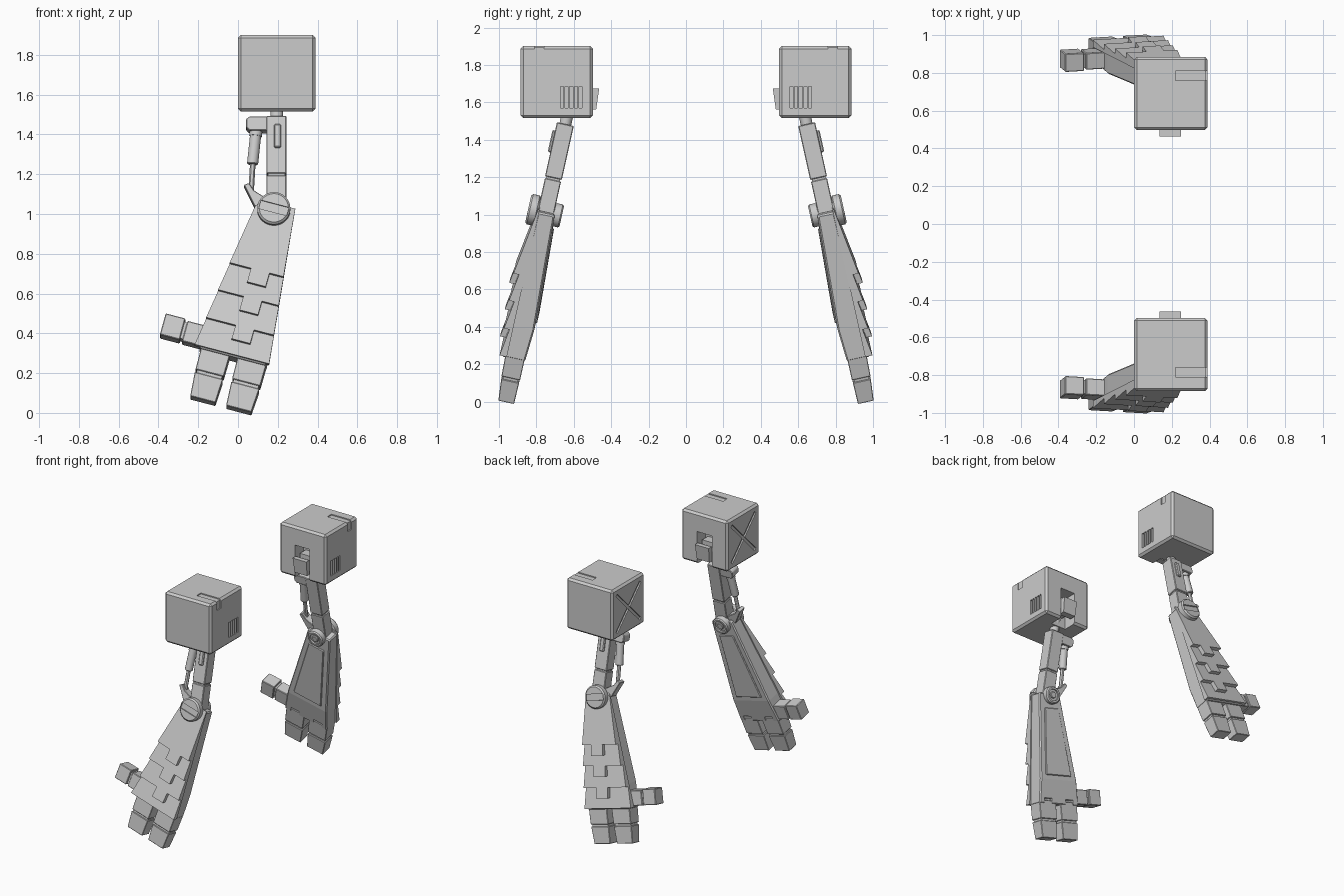
import bpy, bmesh
from math import radians
from mathutils import Matrix, Vector

if "Cube" in bpy.data.objects:
    bpy.data.objects.remove(bpy.data.objects["Cube"])

I = Matrix.Identity(4)
ARM = Matrix.Translation((0.18, -0.75, 1.01)) @ Matrix.Rotation(radians(-12.5), 4, 'X')
FORE = ARM @ Matrix.Rotation(radians(15), 4, 'Y')
mirrored = []


def finish(name, bm, frame, bevel=0.0, cutter=False):
    bmesh.ops.recalc_face_normals(bm, faces=bm.faces)
    bm.transform(frame)
    me = bpy.data.meshes.new(name)
    bm.to_mesh(me)
    bm.free()
    ob = bpy.data.objects.new(name, me)
    bpy.context.collection.objects.link(ob)
    if cutter:
        ob.hide_render = True
        ob.display_type = 'WIRE'
        return ob
    if bevel:
        m = ob.modifiers.new("bevel", 'BEVEL')
        m.width, m.segments, m.limit_method = bevel, 1, 'ANGLE'
    mirrored.append(ob)
    return ob


def loft(name, rows, frame=I, bevel=0.0, cutter=False):
    """Stack of rectangles, each row = (z, x0, x1, y0, y1)."""
    bm = bmesh.new()
    rings = [[bm.verts.new(c) for c in ((a, c0, z), (b, c0, z), (b, c1, z), (a, c1, z))]
             for z, a, b, c0, c1 in rows]
    for r, s in zip(rings, rings[1:]):
        for i in range(4):
            bm.faces.new((r[i], r[(i + 1) % 4], s[(i + 1) % 4], s[i]))
    bm.faces.new(rings[0])
    bm.faces.new(rings[-1])
    return finish(name, bm, frame, bevel, cutter)


def box(name, x0, x1, y0, y1, z0, z1, frame=I, bevel=0.0, cutter=False):
    return loft(name, [(z0, x0, x1, y0, y1), (z1, x0, x1, y0, y1)], frame, bevel, cutter)


def prism(name, pts, outer, inner, frame, bevel=0.0):
    """Profile in x,z; outer is a function of z giving the front depth."""
    bm = bmesh.new()
    f = [bm.verts.new((x, outer(z), z)) for x, z in pts]
    b = [bm.verts.new((x, inner, z)) for x, z in pts]
    n = len(pts)
    bm.faces.new(f)
    bm.faces.new(b)
    for i in range(n):
        bm.faces.new((f[i], f[(i + 1) % n], b[(i + 1) % n], b[i]))
    return finish(name, bm, frame, bevel)


def rod(name, a, b, r, frame=ARM, bevel=0.0, seg=32, cutter=False):
    a, b = Vector(a), Vector(b)
    d = b - a
    bm = bmesh.new()
    bmesh.ops.create_cone(bm, cap_ends=True, segments=seg, radius1=r, radius2=r, depth=d.length)
    place = Matrix.Translation((a + b) / 2) @ d.to_track_quat('Z', 'Y').to_matrix().to_4x4()
    return finish(name, bm, frame @ place, bevel, cutter)


def cut(ob, cutter):
    m = ob.modifiers.new("cut", 'BOOLEAN')
    m.operation, m.solver, m.object = 'DIFFERENCE', 'EXACT', cutter


# shoulder block with recess, vents, wrap-over slot and crossed grooves
cube = box("shoulder_block", 0.0, 0.39, -0.885, -0.497, 1.515, 1.9, I, 0.015)
cut(cube, box("cut_recess", 0.13, 0.255, -0.60, -0.48, 1.48, 1.76, cutter=True))
cut(cube, box("cut_slot_top", 0.22, 0.42, -0.81, -0.76, 1.892, 1.95, cutter=True))
cut(cube, box("cut_slot_side", 0.382, 0.43, -0.81, -0.76, 1.83, 1.94, cutter=True))
for i in range(5):
    y = -0.672 + i * 0.025
    cut(cube, box("cut_vent", 0.37, 0.42, y, y + 0.017, 1.57, 1.685, cutter=True))
for a in (45, -45):
    fr = Matrix.Translation((0, -0.691, 1.707)) @ Matrix.Rotation(radians(a), 4, 'X')
    cut(cube, box("cut_cross", -0.03, 0.01, -0.011, 0.011, -0.2, 0.2, fr, cutter=True))

# latch inside the shoulder recess
loft("shoulder_latch", [(1.562, 0.14, 0.245, -0.53, -0.480), (1.675, 0.135, 0.25, -0.50, -0.464)])
box("latch_arm", 0.16, 0.225, -0.61, -0.49, 1.59, 1.64)
box("latch_hinge", 0.15, 0.235, -0.61, -0.53, 1.64, 1.69)

# neck and upper arm
rod("neck", (0.015, 0, 0.44), (0.015, 0, 0.60), 0.032)
box("upper_arm", -0.037, 0.064, -0.046, 0.046, 0.19, 0.485, ARM, 0.004)
box("upper_arm_seam", -0.03, 0.057, -0.038, 0.038, 0.165, 0.20, ARM)
box("upper_arm_lower", -0.037, 0.064, -0.044, 0.044, 0.0, 0.18, ARM, 0.004)
box("upper_arm_panel", 0.0, 0.036, -0.06, 0.0, 0.32, 0.44, ARM, 0.006)
prism("piston_bracket", [(0.0, 0.483), (-0.125, 0.483), (-0.14, 0.468), (-0.14, 0.43),
                         (-0.125, 0.413), (0.0, 0.413)], lambda z: -0.04, 0.04, ARM, 0.004)

# piston and its lug
rod("piston_cylinder", (-0.088, 0, 0.43), (-0.107, 0, 0.245), 0.028, bevel=0.004, seg=16)
rod("piston_collar", (-0.0895, 0, 0.415), (-0.092, 0, 0.39), 0.032, seg=16)
rod("piston_rod", (-0.105, 0, 0.26), (-0.115, 0, 0.09), 0.014, seg=12)
prism("piston_lug", [(-0.15, 0.133), (-0.125, 0.143), (-0.10, 0.105), (-0.03, 0.06),
                     (-0.05, 0.0), (-0.095, 0.02)], lambda z: -0.03, 0.03, ARM, 0.003)

# elbow hub: slotted outer disc, ringed inner disc
disc = rod("elbow_outer_disc", (0, -0.04, 0), (0, -0.096, 0), 0.083, FORE, 0.01, 40)
cut(disc, box("cut_elbow_slot", -0.073, 0.073, -0.12, -0.086, -0.022, 0.022, FORE, cutter=True))
hub = rod("elbow_inner_disc", (0, 0.03, 0), (0, 0.088, 0), 0.063, FORE, 0.008, 32)
cut(hub, rod("cut_hub", (0, 0.076, 0), (0, 0.12, 0), 0.042, FORE, seg=32, cutter=True))
rod("elbow_pin", (0, 0.0, 0), (0, 0.086, 0), 0.024, FORE, 0.004, 24)

# forearm core with raised inner panel and knuckle notches
core = loft("forearm_core", [(-0.785, -0.18, 0.172, -0.062, 0.064), (-0.61, -0.168, 0.158, -0.05, 0.076),
                             (0.02, -0.085, 0.098, -0.042, 0.05)], FORE, 0.008)
loft("forearm_inner_panel", [(-0.58, -0.118, 0.112, 0.0, 0.083), (-0.09, -0.058, 0.066, 0.0, 0.062)], FORE, 0.005)
for s in (-1, 1):
    c = s * 0.095
    cut(core, box("cut_knuckle", c - 0.035, c + 0.035, 0.045, 0.1, -0.85, -0.745, FORE, cutter=True))


# overlapping armour plates, each with a tab except the last
def left(q):
    return -0.095 + 0.14 * q


def right(q):
    return 0.106 - 0.10 * q


plates = [(0.035, -0.33, 0.098), (-0.27, -0.478, 0.09), (-0.42, -0.63, 0.084), (-0.57, -0.777, 0.076)]
for i, (q0, q1, depth) in enumerate(plates):
    pts = [(left(min(q0, 0)), min(q0, 0)), (left(q1), q1)]
    if i < 3:
        pts += [(-0.03, q1), (-0.03, q1 - 0.075), (0.066, q1 - 0.075), (0.066, q1)]
    pts += [(right(q1), q1), (right(q0), q0)]
    if i == 0:
        pts.append((-0.04, q0))
    prism("armour_plate_%d" % (i + 1), pts,
          lambda z, q1=q1, d=depth: -d + 0.15 * (z - q1), -0.036, FORE)

# two fingers
for s, label in ((-1, "outer"), (1, "inner")):
    def span(a, b):
        return tuple(sorted((s * a, s * b)))
    loft(label + "_finger_base", [(-0.892, *span(0.022, 0.168), -0.042, 0.06),
                                  (-0.76, *span(0.02, 0.170), -0.046, 0.06)], FORE, 0.003)
    loft(label + "_finger_joint", [(-0.92, *span(0.03, 0.16), -0.032, 0.05),
                                   (-0.88, *span(0.03, 0.16), -0.032, 0.05)], FORE)
    loft(label + "_finger_tip", [(-1.03, *span(0.028, 0.159), -0.03, 0.056),
                                 (-0.907, *span(0.022, 0.168), -0.04, 0.058)], FORE, 0.003)

# thumb
box("thumb_base", -0.272, -0.14, -0.032, 0.058, -0.768, -0.66, FORE, 0.004)
box("thumb_joint", -0.295, -0.26, -0.024, 0.05, -0.755, -0.668, FORE)
box("thumb_tip", -0.388, -0.285, -0.036, 0.062, -0.765, -0.652, FORE, 0.004)

# keep round parts smooth, then mirror every part to the other side
bpy.ops.object.select_all(action='DESELECT')
for ob in mirrored:
    if any(k in ob.name for k in ("disc", "pin", "piston_c", "piston_r", "neck")):
        ob.select_set(True)
        bpy.context.view_layer.objects.active = ob
bpy.ops.object.shade_smooth_by_angle(angle=radians(30))
for ob in mirrored:
    m = ob.modifiers.new("mirror", 'MIRROR')
    m.use_axis = (False, True, False)
    m.use_mirror_merge = False
